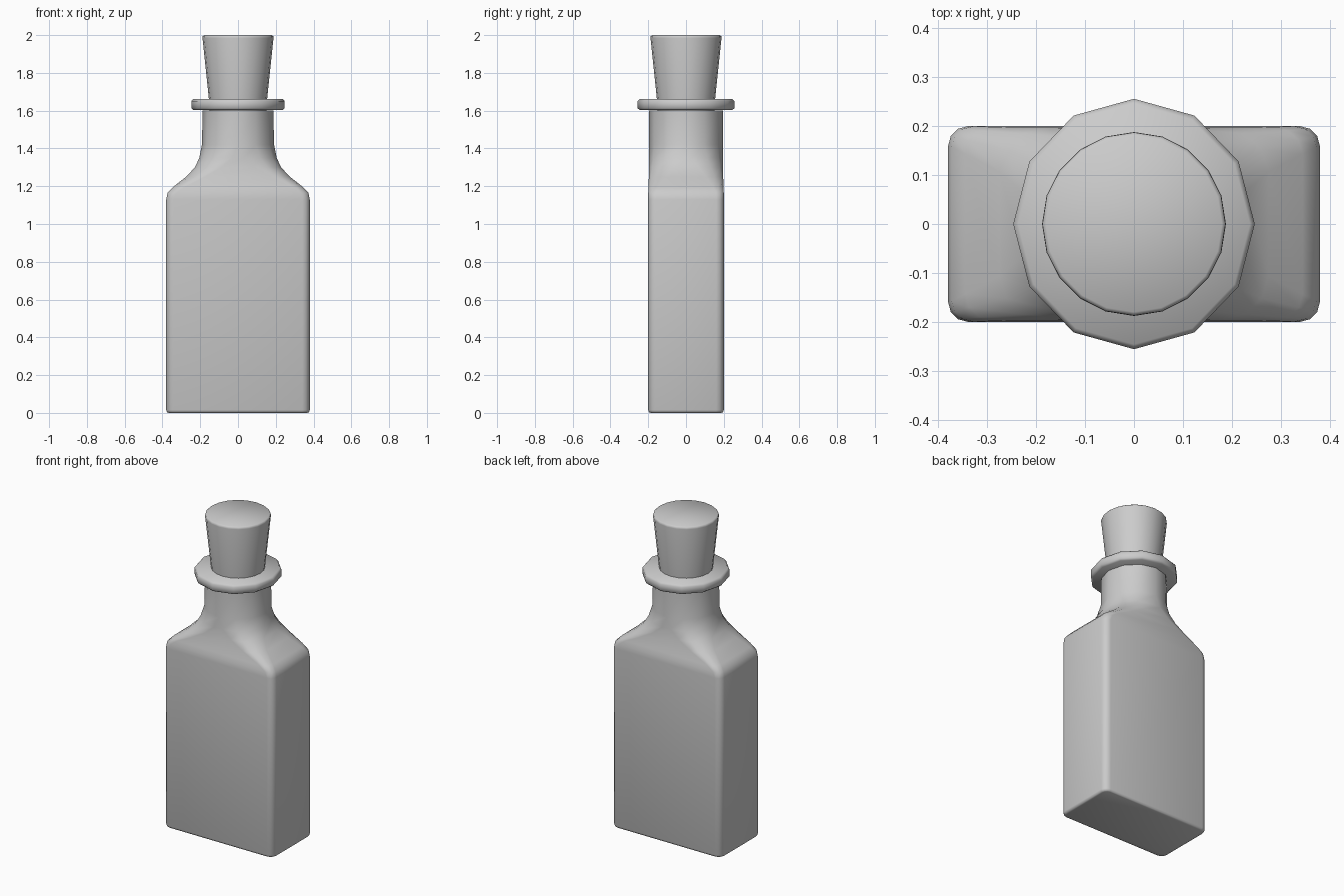
import bpy, bmesh
from math import pi, cos, sin

if "Cube" in bpy.data.objects:
    bpy.data.objects.remove(bpy.data.objects["Cube"])


def section(hx, hy, rx, ry, z, n=3):
    """Rounded rectangle; becomes an ellipse when the radii equal the half sizes."""
    pts = []
    for q, (sx, sy) in enumerate([(1, 1), (-1, 1), (-1, -1), (1, -1)]):
        for i in range(n + 1):
            a = (q + i / n) * pi / 2
            pts.append((sx * (hx - rx) + rx * cos(a), sy * (hy - ry) + ry * sin(a), z))
    return pts


def loft(name, rings, angle):
    bm = bmesh.new()
    loops = [[bm.verts.new(p) for p in ring] for ring in rings]
    for a, b in zip(loops, loops[1:]):
        for i in range(len(a)):
            j = (i + 1) % len(a)
            bm.faces.new((a[i], a[j], b[j], b[i]))
    bm.faces.new(loops[0][::-1])
    bm.faces.new(loops[-1])
    bmesh.ops.remove_doubles(bm, verts=bm.verts, dist=0.0005)
    bmesh.ops.recalc_face_normals(bm, faces=bm.faces)
    mesh = bpy.data.meshes.new(name)
    bm.to_mesh(mesh)
    bm.free()
    ob = bpy.data.objects.new(name, mesh)
    bpy.context.collection.objects.link(ob)
    bpy.ops.object.select_all(action='DESELECT')
    ob.select_set(True)
    bpy.context.view_layer.objects.active = ob
    bpy.ops.object.shade_smooth_by_angle(angle=angle)
    return ob


# Bottle body: flat rectangular base, sloping shoulders, twelve-sided neck
body = [
    (.367, .187, .03, .03, 0),
    (.376, .196, .037, .037, .004),
    (.38, .20, .04, .04, .015),
    (.38, .20, .04, .04, 1.13),
    (.373, .20, .045, .042, 1.165),
    (.345, .198, .06, .055, 1.195),
    (.275, .197, .10, .09, 1.25),
    (.228, .196, .14, .13, 1.30),
    (.205, .195, .175, .165, 1.35),
    (.191, .195, .191, .195, 1.42),
    (.187, .195, .187, .195, 1.60),
]
loft("bottle_body", [section(*s) for s in body], 0.9)

# Lip ring around the mouth
lip = [(.235, .245, 1.603), (.247, .256, 1.613), (.247, .256, 1.65), (.237, .246, 1.662)]
loft("bottle_lip", [section(x, y, x, y, z) for x, y, z in lip], 0.9)

# Tapered cork stopper
cork = [(.15, 1.60), (.154, 1.66), (.188, 1.985), (.187, 1.994), (.18, 2.0)]
loft("cork", [section(r, r, r, r, z, 5) for r, z in cork], 0.9)
